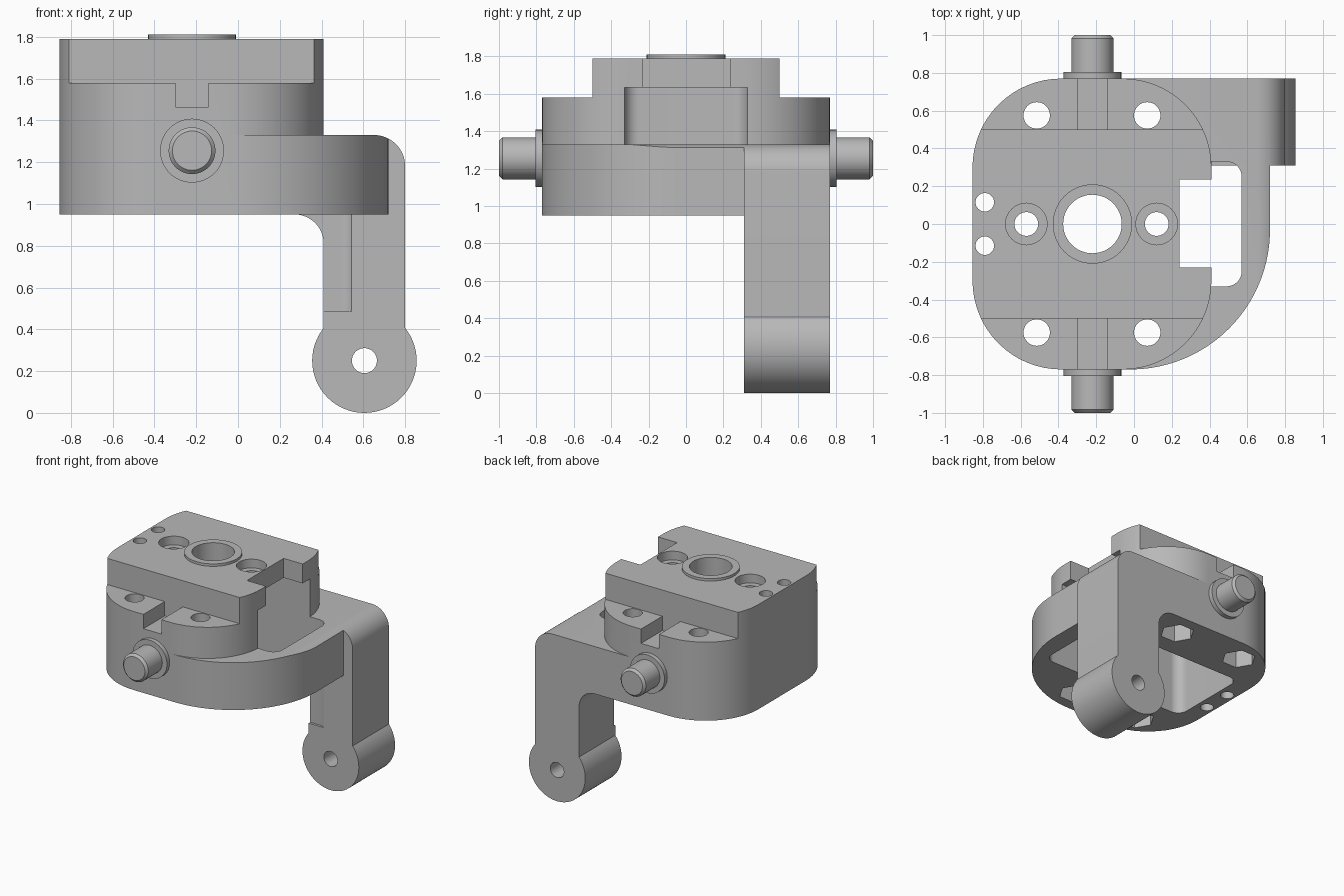
import bpy, bmesh
from math import sin, cos, radians
from mathutils import Vector

if "Cube" in bpy.data.objects:
    bpy.data.objects.remove(bpy.data.objects["Cube"])

grey = bpy.data.materials.new("plain grey")
grey.use_nodes = True
grey.diffuse_color = (0.48, 0.48, 0.48, 1)
grey.node_tree.nodes["Principled BSDF"].inputs["Base Color"].default_value = (0.48, 0.48, 0.48, 1)


def arc(cx, cy, r, start, end, n=16):
    angles = [radians(start + (end - start) * i / n) for i in range(n + 1)]
    return [(cx + r * cos(a), cy + r * sin(a)) for a in angles]


def circle(cx, cy, r, n=48, turn=0):
    return arc(cx, cy, r, turn, turn + 360, n)[:-1]


def rounded(x0, x1, y0, y1, r):
    return (arc(x1 - r, y1 - r, r, 0, 90) + arc(x0 + r, y1 - r, r, 90, 180)
            + arc(x0 + r, y0 + r, r, 180, 270) + arc(x1 - r, y0 + r, r, 270, 360))


def rect(x0, x1, y0, y1):
    return [(x0, y0), (x1, y0), (x1, y1), (x0, y1)]


def prism(name, points, low, high, axis="z"):
    """Extrude a plan outline along z, or a front outline along y."""
    bm = bmesh.new()
    place = (lambda p: (p[0], p[1], low)) if axis == "z" else (lambda p: (p[0], low, p[1]))
    face = bm.faces.new([bm.verts.new(place(p)) for p in points])
    step = Vector((0, 0, high - low)) if axis == "z" else Vector((0, high - low, 0))
    grown = bmesh.ops.extrude_face_region(bm, geom=[face], use_keep_orig=True)
    bmesh.ops.translate(bm, vec=step, verts=[v for v in grown["geom"] if isinstance(v, bmesh.types.BMVert)])
    bmesh.ops.recalc_face_normals(bm, faces=bm.faces)
    mesh = bpy.data.meshes.new(name)
    bm.to_mesh(mesh)
    bm.free()
    mesh.materials.append(grey)
    obj = bpy.data.objects.new(name, mesh)
    bpy.context.collection.objects.link(obj)
    return obj


def activate(obj):
    bpy.ops.object.select_all(action="DESELECT")
    obj.select_set(True)
    bpy.context.view_layer.objects.active = obj


def combine(target, tool, operation):
    activate(target)
    mod = target.modifiers.new("combine", "BOOLEAN")
    mod.operation, mod.solver, mod.object = operation, "EXACT", tool
    bpy.ops.object.modifier_apply(modifier=mod.name)
    bpy.data.objects.remove(tool)


def cut(target, points, low, high, axis="z"):
    combine(target, prism("cutter", points, low, high, axis), "DIFFERENCE")


# Rounded housing with its raised middle block
body = prism("housing_with_arm", rounded(-0.855, 0.41, -0.77, 0.77, 0.47), 0.95, 1.79)
for side in (-1, 1):
    low, high = sorted((side * 0.5, side * 0.9))
    cut(body, rect(-1, 1, low, high), 1.58, 2)
    cut(body, rect(-0.3, -0.14, 1.465, 1.7), low, high, "y")

# Side arm: curved shelf and hanging leg share one front outline
front = ([(-0.1, 0.95)] + arc(0.27, 0.81, 0.14, 90, 0) + [(0.41, 0.25), (0.8, 0.25)]
         + arc(0.65, 1.18, 0.15, 0, 90) + [(-0.1, 1.33)])
plan = [(-0.1, -0.77)] + arc(-0.02, -0.03, 0.74, 270, 360, 40) + [(0.717, 0.77), (-0.1, 0.77)]
shelf = prism("shelf", front, -0.9, 0.77, "y")
combine(shelf, prism("shelf_plan", plan, 0.95, 1.5), "INTERSECT")
leg = prism("leg", front, 0.31, 0.77, "y")
combine(leg, prism("leg_eye", circle(0.605, 0.25, 0.25, 64), 0.31, 0.77, "y"), "UNION")
combine(shelf, leg, "UNION")
combine(body, shelf, "UNION")
cut(body, circle(0.605, 0.25, 0.06, 32), 0, 1, "y")

# Boss on top, then the inner cavity and the side notch
combine(body, prism("boss", circle(-0.22, 0, 0.21), 1.7, 1.81), "UNION")
cut(body, rounded(-0.71, 0.57, -0.33, 0.33, 0.08), 0.485, 1.635)
cut(body, rect(0.24, 0.6, -0.23, 0.235), 1.5, 2)

# Bores in the top plate
cut(body, circle(-0.22, 0, 0.155), 1.5, 2)
for x in (-0.57, 0.12):
    cut(body, circle(x, 0, 0.11), 1.72, 2)
    cut(body, circle(x, 0, 0.063, 32), 1.5, 2)
for y in (-0.115, 0.115):
    cut(body, circle(-0.79, y, 0.049, 32), 0.8, 2)

# Flange bolt holes with hexagonal nut pockets below
for x in (-0.515, 0.07):
    for y in (-0.575, 0.575):
        cut(body, circle(x, y, 0.07, 32), 0.8, 2)
        cut(body, circle(x, y, 0.125, 6), 0.8, 1.15)

activate(body)
bpy.ops.object.shade_smooth_by_angle(angle=radians(25))

# Trunnion pins with collars
for name, side in (("front", -1), ("back", 1)):
    low, high = sorted((side * 0.7, side * 0.805))
    prism(name + "_collar", circle(-0.22, 1.255, 0.153), low, high, "y")
    low, high = sorted((side * 0.7, side))
    pin = prism(name + "_pin", circle(-0.22, 1.255, 0.112), low, high, "y")
    bevel = pin.modifiers.new("tip chamfer", "BEVEL")
    bevel.width, bevel.segments = 0.018, 1
    bevel.limit_method, bevel.angle_limit = "ANGLE", radians(40)
    for part in (name + "_collar", name + "_pin"):
        activate(bpy.data.objects[part])
        bpy.ops.object.shade_smooth_by_angle(angle=radians(25))
